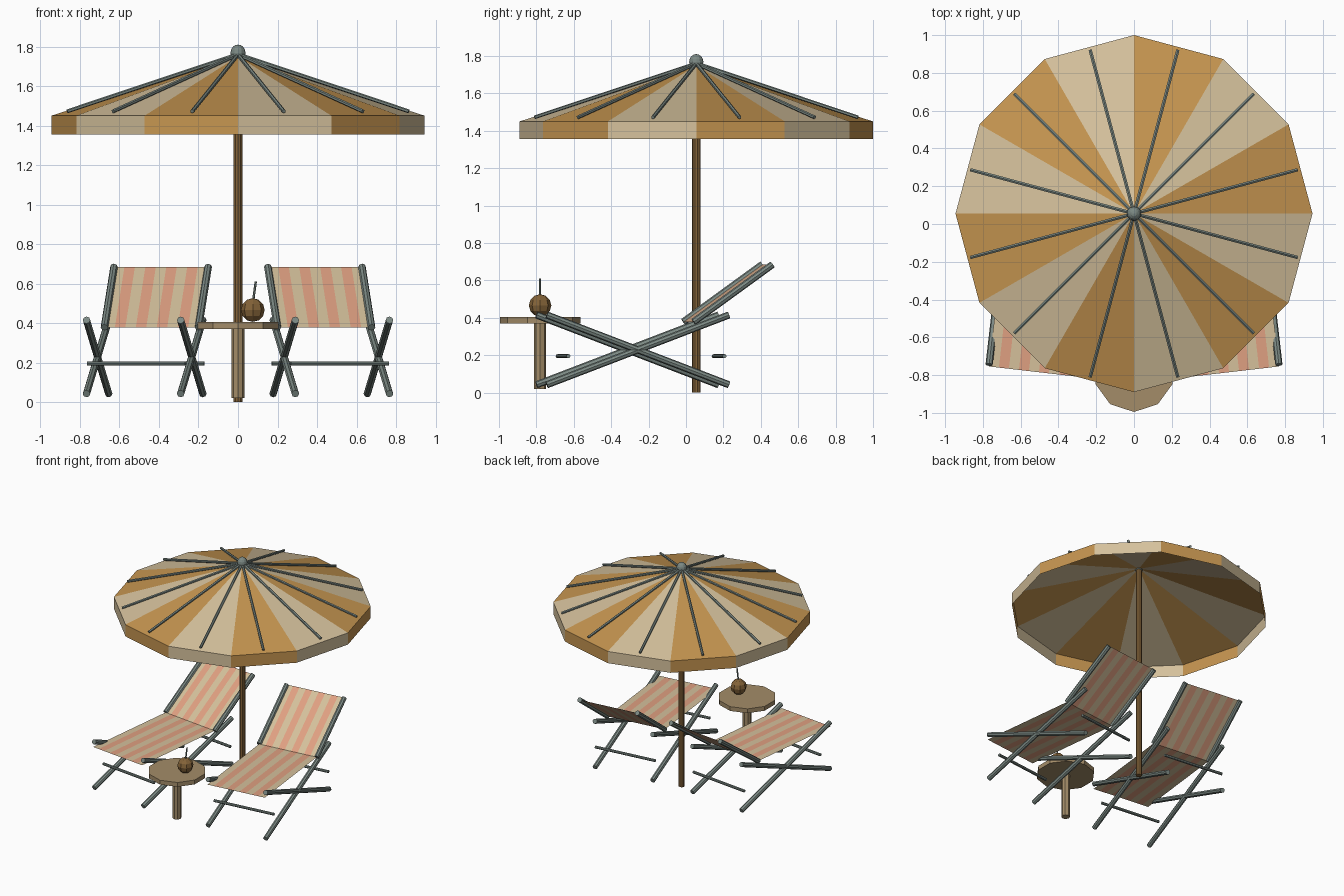
import bpy, bmesh, math
from mathutils import Vector

old = bpy.data.objects.get("Cube")
if old:
    bpy.data.objects.remove(old, do_unlink=True)


def material(name, rgb):
    m = bpy.data.materials.new(name)
    m.use_nodes = True
    m.diffuse_color = (*rgb, 1)
    m.node_tree.nodes["Principled BSDF"].inputs["Base Color"].default_value = (*rgb, 1)
    return m


CREAM = material("cream cloth", (0.66, 0.53, 0.33))
ORANGE = material("orange cloth", (0.56, 0.30, 0.08))
PINK = material("pink cloth", (0.74, 0.35, 0.22))
METAL = material("grey green metal", (0.20, 0.25, 0.23))
DARK_WOOD = material("dark wood", (0.23, 0.125, 0.04))
PALE_WOOD = material("pale wood", (0.37, 0.265, 0.14))


def finish(name, bm, *mats):
    mesh = bpy.data.meshes.new(name)
    bm.to_mesh(mesh)
    bm.free()
    for m in mats:
        mesh.materials.append(m)
    obj = bpy.data.objects.new(name, mesh)
    bpy.context.scene.collection.objects.link(obj)
    return obj


def rod(name, a, b, r, mat, sides=8):
    a, b = Vector(a), Vector(b)
    bm = bmesh.new()
    bmesh.ops.create_cone(bm, cap_ends=True, segments=sides,
                          radius1=r, radius2=r, depth=(b - a).length)
    obj = finish(name, bm, mat)
    obj.location = (a + b) / 2
    obj.rotation_mode = 'QUATERNION'
    obj.rotation_quaternion = (b - a).to_track_quat('Z', 'Y')
    return obj


def ball(name, centre, r, mat, u, v, stretch=1):
    bm = bmesh.new()
    bmesh.ops.create_uvsphere(bm, u_segments=u, v_segments=v, radius=r)
    obj = finish(name, bm, mat)
    obj.location = centre
    obj.scale.z = stretch
    return obj


# Parasol: striped cone with a hanging valance
POLE_Y, RADIUS, PANELS = 0.055, 0.945, 12
RIM, HEM, APEX = 1.45, 1.355, 1.75


def around(angle, r, z):
    return Vector((r * math.cos(angle), POLE_Y + r * math.sin(angle), z))


bm = bmesh.new()
top = bm.verts.new((0, POLE_Y, APEX))
step = math.tau / PANELS
rim = [bm.verts.new(around(i * step, RADIUS, RIM)) for i in range(PANELS)]
hem = [bm.verts.new(around(i * step, RADIUS, HEM)) for i in range(PANELS)]
for i in range(PANELS):
    j = (i + 1) % PANELS
    for corners in ((top, rim[i], rim[j]), (rim[i], hem[i], hem[j], rim[j])):
        bm.faces.new(corners).material_index = i % 2
finish("parasol_canopy", bm, ORANGE, CREAM)

for i in range(PANELS):
    angle = (i + 0.5) * step
    rod(f"parasol_rib_{i + 1}", around(angle, 0.01, 1.757),
        around(angle, 0.895, 1.472), 0.01, METAL, 6)
rod("parasol_pole", (0, POLE_Y, 0), (0, POLE_Y, 1.74), 0.023, DARK_WOOD, 10)
ball("parasol_finial", (0, POLE_Y, 1.768), 0.038, METAL, 12, 8, 1.1)

# Side table with a drink
TABLE_Y = -0.78
bm = bmesh.new()
bmesh.ops.create_cone(bm, cap_ends=True, segments=10, radius1=0.215,
                      radius2=0.215, depth=0.035)
finish("table_top", bm, PALE_WOOD).location = (0, TABLE_Y, 0.388)
rod("table_leg", (0, TABLE_Y, 0.02), (0, TABLE_Y, 0.375), 0.032, PALE_WOOD)
ball("coconut_drink", (0.075, TABLE_Y, 0.466), 0.06, DARK_WOOD, 8, 6)
rod("drinking_straw", (0.075, TABLE_Y, 0.5), (0.09, TABLE_Y, 0.61), 0.006, METAL, 6)


# Deck chairs, mirrored across the middle and turned slightly inward
def deck_chair(label, mirror):
    yaw = 0.115
    c, s = math.cos(yaw), math.sin(yaw)

    def place(x, y, z):
        return Vector((mirror * (0.4725 + c * x - s * y), -0.285 + s * x + c * y, z))

    half, fold = 0.24, (0.3, 0.378)
    front, head = (-0.5, 0.378), (0.725, 0.685)

    # crossed rails and back rails on both sides
    for side, x in (("inner", -half), ("outer", half)):
        rails = {"rising_rail": ((-0.49, 0.042), (0.49, 0.415)),
                 "falling_rail": ((-0.49, 0.415), (0.49, 0.042)),
                 "back_rail": (fold, head)}
        for part, (a, b) in rails.items():
            rod(f"{label}_{side}_{part}", place(x, *a), place(x, *b), 0.019, METAL)

    # cross bars
    for part, y in (("front_bar", -0.375), ("rear_bar", 0.465)):
        rod(f"{label}_{part}", place(-0.25, y, 0.195), place(0.25, y, 0.195), 0.011, METAL)

    # striped sling
    stripes = 9
    bm = bmesh.new()
    rows = []
    for i in range(stripes + 1):
        x = half * (2 * i / stripes - 1)
        rows.append([bm.verts.new(place(x, *p)) for p in (front, fold, head)])
    for i in range(stripes):
        a, b = rows[i], rows[i + 1]
        for k in range(2):
            bm.faces.new((a[k], b[k], b[k + 1], a[k + 1])).material_index = i % 2
    bmesh.ops.recalc_face_normals(bm, faces=bm.faces)
    bm.normal_update()
    if sum(f.normal.z for f in bm.faces) < 0:
        bmesh.ops.reverse_faces(bm, faces=bm.faces)
    finish(f"{label}_sling", bm, CREAM, PINK)


deck_chair("left_chair", 1)
deck_chair("right_chair", -1)
